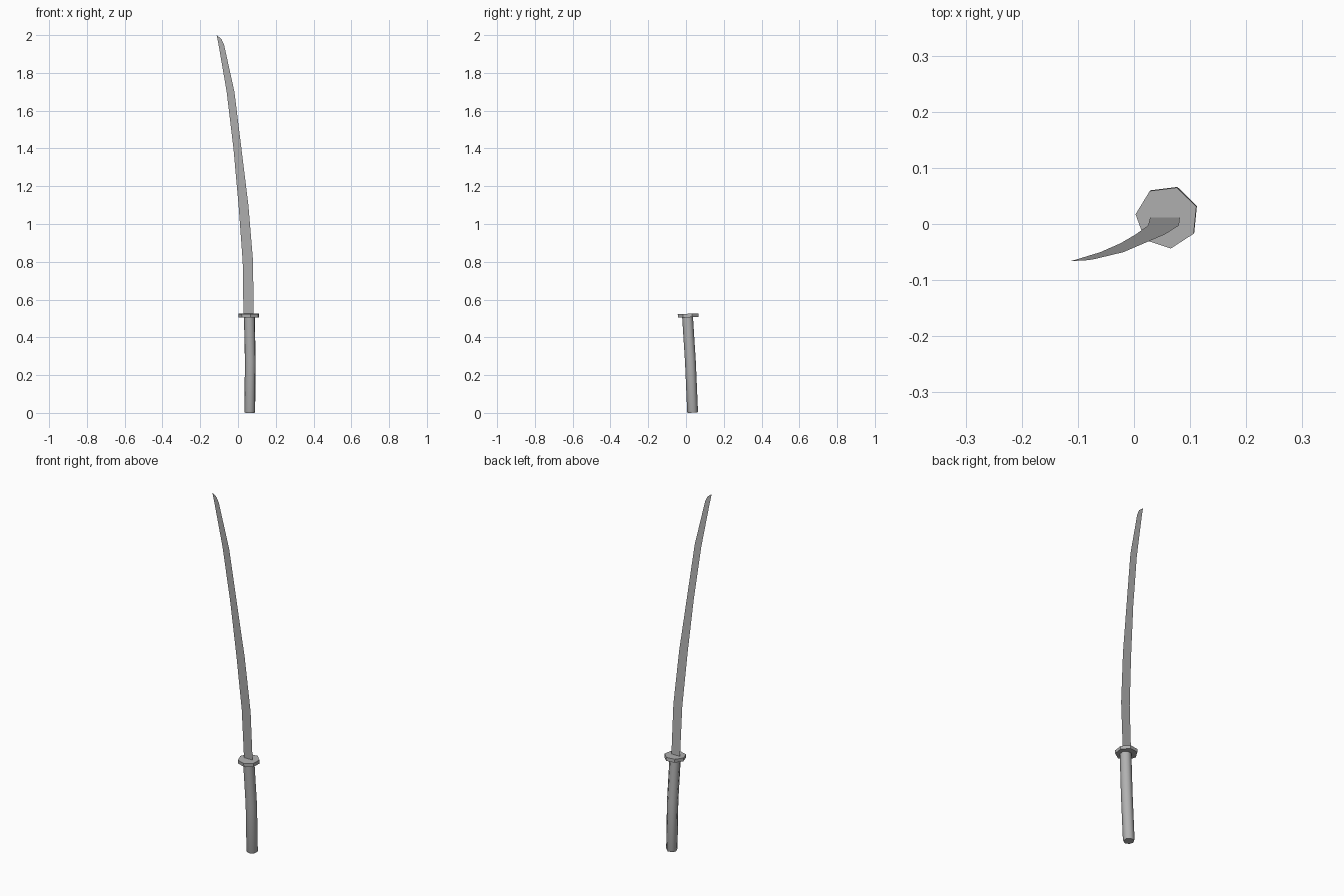
import bpy, bmesh
from math import radians, cos, sin

if "Cube" in bpy.data.objects:
    bpy.data.objects.remove(bpy.data.objects["Cube"])

steel = bpy.data.materials.new("dark_grey")
steel.diffuse_color = (0.44, 0.44, 0.44, 1)
steel.use_nodes = True
steel.node_tree.nodes["Principled BSDF"].inputs["Base Color"].default_value = steel.diffuse_color


def finish(name, bm, angle=None):
    bmesh.ops.recalc_face_normals(bm, faces=bm.faces)
    me = bpy.data.meshes.new(name)
    bm.to_mesh(me)
    bm.free()
    me.materials.append(steel)
    ob = bpy.data.objects.new(name, me)
    bpy.context.collection.objects.link(ob)
    if angle:
        bpy.ops.object.select_all(action='DESELECT')
        ob.select_set(True)
        bpy.context.view_layer.objects.active = ob
        bpy.ops.object.shade_smooth_by_angle(angle=radians(angle))
    return ob


def loft(name, rings, sides, start, angle=None):
    """Skin polygon rings given as (x, y, z, radius); rings lean with the sword."""
    bm = bmesh.new()
    loops = []
    for x, y, z, r in rings:
        loop = []
        for i in range(sides):
            a = radians(start + 360 * i / sides)
            dx, dy = r * cos(a), r * sin(a)
            loop.append(bm.verts.new((x + dx, y + dy, z + 0.04 * dy)))
        loops.append(loop)
    for lo, hi in zip(loops, loops[1:]):
        for i in range(sides):
            j = (i + 1) % sides
            bm.faces.new((lo[i], lo[j], hi[j], hi[i]))
    bm.faces.new(loops[0][::-1])
    bm.faces.new(loops[-1])
    return finish(name, bm, angle)


# Grip: gently bowed seven-sided handle with a slightly chamfered butt
loft("grip", [(0.063, 0.0355, 0.001, 0.027), (0.063, 0.0355, 0.008, 0.0295),
              (0.066, 0.024, 0.27, 0.0295), (0.061, 0.009, 0.507, 0.0295)],
     7, 20, 60)

# Guard: thin seven-sided plate
loft("guard", [(0.0595, 0.0130, 0.506, 0.056), (0.0585, 0.0118, 0.525, 0.056)], 7, 20)

# Blade: paper-thin curved strip leaning towards the front, (z, left x, right x)
stations = [(0.515, 0.029, 0.082), (0.80, 0.025, 0.080), (1.10, 0.003, 0.055),
            (1.40, -0.024, 0.018), (1.70, -0.060, -0.019), (1.95, -0.103, -0.074),
            (1.98, -0.109, -0.088)]
bm = bmesh.new()


def blade_point(x, z):
    return bm.verts.new((x, 0.012 - 0.0527 * (z - 0.52), z))


pairs = [(blade_point(l, z), blade_point(r, z)) for z, l, r in stations]
for (a, b), (c, d) in zip(pairs, pairs[1:]):
    bm.faces.new((a, b, d, c))
bm.faces.new((*pairs[-1], blade_point(-0.113, 2.0)))
finish("blade", bm)
